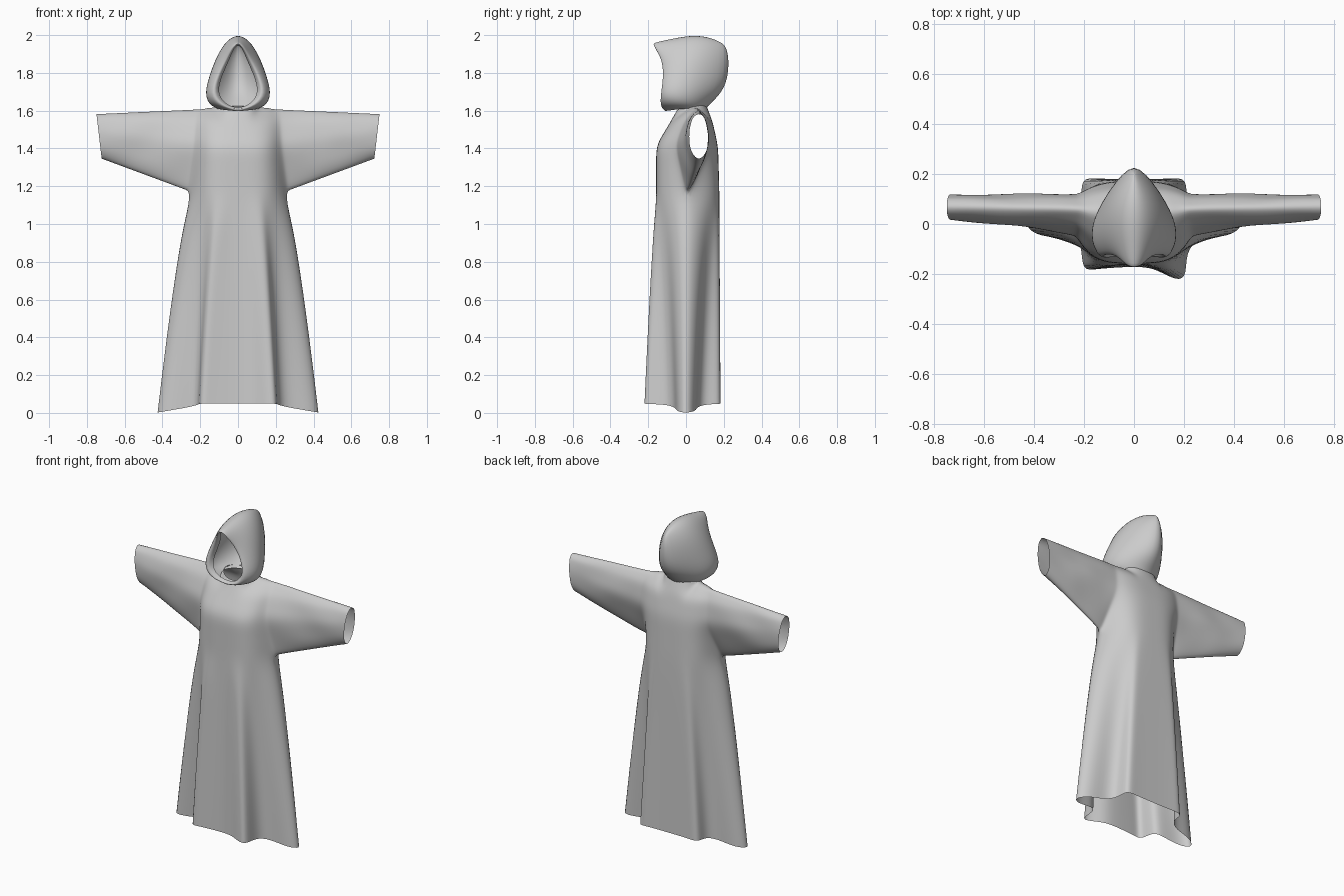
import bpy, bmesh, math

if "Cube" in bpy.data.objects:
    bpy.data.objects.remove(bpy.data.objects["Cube"])


def lerp(a, b, t):
    return tuple(p + (q - p) * t for p, q in zip(a, b))


def blend(r0, r1, t):
    return [lerp(a, b, t) for a, b in zip(r0, r1)]


def make_cloth(name, grids):
    """Build quad sheets (one half), mirror them in x, weld and smooth."""
    bm = bmesh.new()
    for rows in grids:
        for s in (1, -1):
            vs = [[bm.verts.new((s * x, y, z)) for x, y, z in row] for row in rows]
            for r0, r1 in zip(vs, vs[1:]):
                for i in range(len(r0) - 1):
                    bm.faces.new((r0[i], r0[i + 1], r1[i + 1], r1[i]))
    bmesh.ops.remove_doubles(bm, verts=bm.verts, dist=0.0005)
    bmesh.ops.dissolve_degenerate(bm, edges=bm.edges, dist=0.0001)
    bmesh.ops.recalc_face_normals(bm, faces=bm.faces)
    # the left front fold of the skirt is shallower than the right one
    for v in bm.verts:
        if v.co.x < -0.1 and v.co.y < -0.1 and v.co.z < 1.1:
            v.co.y += 0.04 * (1 - v.co.z / 1.1)
    me = bpy.data.meshes.new(name)
    bm.to_mesh(me)
    bm.free()
    me.polygons.foreach_set("use_smooth", [True] * len(me.polygons))
    ob = bpy.data.objects.new(name, me)
    bpy.context.collection.objects.link(ob)
    sub = ob.modifiers.new("smooth", "SUBSURF")
    sub.levels = sub.render_levels = 2
    return ob


ARMPIT_Z = 1.145


def arc(w, y0, y1, p, z):
    """Half section: flat at the centre, curving towards the side."""
    return [(w * i / 7, y0 + (y1 - y0) * (i / 7) ** p, z) for i in range(8)]


# Robe half sections, centre to side, from hem to shoulder
hem_z = (0.05, 0.05, 0.05, 0.048, 0.045, 0.03, 0.01, -0.002)
hem_front = [(0, -.17), (.08, -.175), (.15, -.218), (.212, -.228),
             (.205, -.11), (.26, -.055), (.38, -.052), (.448, -.005)]
hem_back = [(0, .18), (.08, .18), (.15, .182), (.214, .185),
            (.205, .1), (.26, .055), (.38, .055), (.448, -.005)]
shoulder = [(.12, .04, 1.63), (.145, .05, 1.63), (.17, .05, 1.625),
            (.19, .055, 1.62), (.215, .06, 1.618)]
neck_front = [(0, -.05, 1.6), (.05, -.045, 1.605), (.09, -.02, 1.615)] + shoulder
neck_back = [(0, .11, 1.625), (.05, .105, 1.625), (.09, .085, 1.627)] + shoulder


def robe_rows(hem, armpit, chest, yoke, neck):
    hem = [(x, y, z) for (x, y), z in zip(hem, hem_z)]
    rows = []
    for t in (0, .13, .3, .5, .7, .87):
        row = []
        for a, b in zip(hem, armpit):
            x, y, _ = lerp(a, b, 1 - (1 - t) ** 0.75)
            row.append((x, y, a[2] + (b[2] - a[2]) * t))
        rows.append(row)
    upper = [armpit]
    for a, b, steps in ((armpit, chest, 3), (chest, yoke, 2), (yoke, neck, 2)):
        upper += [blend(a, b, k / steps) for k in range(1, steps + 1)]
    return rows + upper, [r[-1] for r in upper]


front, edge_f = robe_rows(hem_front, arc(.262, -.158, 0, 4, ARMPIT_Z),
                          arc(.225, -.158, -.06, 4, 1.415),
                          arc(.22, -.08, -.01, 3, 1.545), neck_front)
back, edge_b = robe_rows(hem_back, arc(.262, .177, 0, 4, ARMPIT_Z),
                         arc(.225, .170, .125, 3, 1.41),
                         arc(.22, .14, .11, 3, 1.545), neck_back)


# Sleeves, running from the armhole edges to an oval cuff
def sleeve_rows(edge, side):
    rows = []
    for s in (0, .04, .18, .4, .6, .8, 1):
        row = []
        for x, y, z in edge:
            f = (z - ARMPIT_Z) / (1.618 - ARMPIT_Z)
            a = math.sqrt(max(0, 1 - (2 * f - 1) ** 2))
            cx, cy, cz = .72 + .03 * f, .068 + side * .052 * a, 1.33 + .258 * f
            fold = .008 * math.sin(9 * s + 7 * f) * math.sin(math.pi * s) * a
            row.append((x + (cx - x) * s, y + (cy - y) * s ** .65 + fold,
                        z + (cz - z) * s))
        rows.append(row)
    return rows


make_cloth("robe_with_sleeves", [front, back,
                                 sleeve_rows(edge_f, -1), sleeve_rows(edge_b, 1)])

# Hood half hoops, each running from the ridge down to the neck
rim = [(0, -.195, 1.962), (.03, -.19, 1.94), (.06, -.145, 1.87), (.105, -.135, 1.79),
       (.14, -.15, 1.69), (.09, -.155, 1.625), (0, -.135, 1.595)]
brow = [(0, -.09, 1.985), (.05, -.09, 1.96), (.105, -.08, 1.88), (.15, -.08, 1.78),
        (.178, -.09, 1.69), (.15, -.09, 1.625), (.08, -.06, 1.605)]
crown = [(0, .03, 2.012), (.065, .03, 1.98), (.122, .02, 1.89), (.157, .01, 1.79),
         (.178, 0, 1.70), (.165, -.01, 1.635), (.12, 0, 1.612)]
rear = [(0, .14, 2.0), (.05, .14, 1.965), (.09, .14, 1.89), (.11, .135, 1.78),
        (.12, .11, 1.70), (.12, .08, 1.645), (.1, .07, 1.612)]
seam = [(0, .22, 1.95), (0, .258, 1.90), (0, .27, 1.84), (0, .262, 1.76),
        (0, .225, 1.69), (0, .155, 1.635), (0, .12, 1.605)]
# turned-in edge of the face opening
facing = [(x * .8, y + .045, 1.79 + (z - 1.79) * .93) for x, y, z in rim]
make_cloth("hood", [[facing, rim, brow, crown, rear, seam]])
